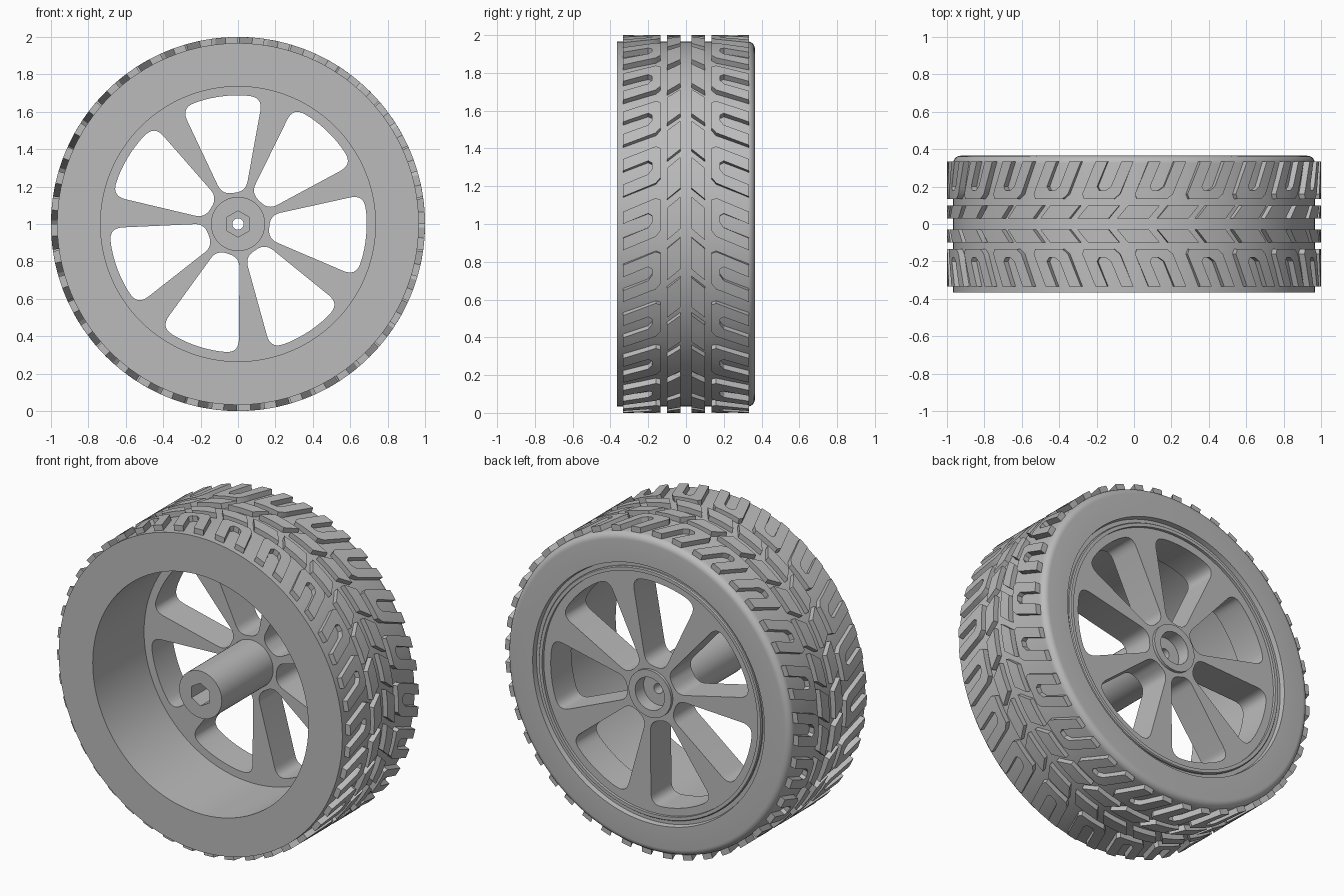
import bpy, bmesh
from math import sin, cos, pi, radians
from mathutils import Vector, Matrix

if "Cube" in bpy.data.objects:
    bpy.data.objects.remove(bpy.data.objects["Cube"])

AXLE_Z = 1.0
grey = bpy.data.materials.new("plain_grey")
grey.use_nodes = True
GREY = (0.5, 0.5, 0.5, 1)
grey.diffuse_color = GREY
grey.node_tree.nodes["Principled BSDF"].inputs["Base Color"].default_value = GREY


def around(r, a, y):
    """Point at radius r and angle a about the axle."""
    return Vector((r * cos(a), y, AXLE_Z + r * sin(a)))


def finish(obj, angle=30):
    obj.data.materials.clear()
    obj.data.materials.append(grey)
    bpy.ops.object.select_all(action='DESELECT')
    obj.select_set(True)
    bpy.context.view_layer.objects.active = obj
    bpy.ops.object.shade_smooth_by_angle(angle=radians(angle))
    return obj


def mesh_object(name, bm):
    bmesh.ops.recalc_face_normals(bm, faces=bm.faces[:])
    mesh = bpy.data.meshes.new(name)
    bm.to_mesh(mesh)
    bm.free()
    obj = bpy.data.objects.new(name, mesh)
    bpy.context.collection.objects.link(obj)
    return obj


def lathe(name, profile, steps):
    """Spin a closed (radius, y) profile around the axle."""
    bm = bmesh.new()
    rings = [[bm.verts.new(around(r, 2 * pi * i / steps, y)) for r, y in profile]
             for i in range(steps)]
    n = len(profile)
    for i in range(steps):
        a, b = rings[i], rings[(i + 1) % steps]
        for j in range(n):
            k = (j + 1) % n
            bm.faces.new((a[j], a[k], b[k], b[j]))
    return mesh_object(name, bm)


# Tyre carcass: square front edge, rounded back edge
R_BODY, HALF, ROUND = 0.967, 0.365, 0.04
shoulder = [(R_BODY - ROUND + ROUND * cos(t), HALF - ROUND + ROUND * sin(t))
            for t in [pi / 2 * i / 6 for i in range(7)]]
finish(lathe("tyre", [(0.75, -HALF), (R_BODY, -HALF)] + shoulder
             + [(0.79, HALF), (0.785, 0.335), (0.75, 0.335)], 128))

# Rim barrel with a raised lip at the back
finish(lathe("rim_barrel", [(0.735, -HALF), (0.76, -HALF), (0.76, 0.345),
                            (0.755, 0.352), (0.735, 0.352)], 128))

# Hub tube with a counterbore at the back and a hexagonal pocket in front
hub = lathe("hub", [(0.03, -HALF), (0.145, -HALF), (0.145, 0.352),
                    (0.1, 0.352), (0.1, 0.27), (0.03, 0.27)], 48)
bm = bmesh.new()
bmesh.ops.create_cone(bm, cap_ends=True, segments=6, radius1=0.07, radius2=0.07, depth=0.4,
                      matrix=Matrix.Translation((0, -0.4, AXLE_Z)) @ Matrix.Rotation(pi / 2, 4, 'X'))
cutter = mesh_object("hex_cutter", bm)
cutter.hide_render = True
cut = hub.modifiers.new("hex_pocket", 'BOOLEAN')
cut.object, cut.operation, cut.solver = cutter, 'DIFFERENCE', 'EXACT'
bpy.context.view_layer.objects.active = hub
bpy.ops.object.modifier_apply(modifier=cut.name)
bpy.data.objects.remove(cutter)
finish(hub)


# Spoke plate: filled disc with seven rounded windows
def circle(r, n):
    return [Vector((r * cos(2 * pi * i / n), r * sin(2 * pi * i / n))) for i in range(n)]


def rounded(corners, steps=8):
    """Round each (point, cut length) corner of a closed outline."""
    out = []
    for i, (p, d) in enumerate(corners):
        if d == 0:
            out.append(p)
            continue
        a = p + (corners[i - 1][0] - p).normalized() * d
        b = p + (corners[(i + 1) % len(corners)][0] - p).normalized() * d
        for s in range(steps + 1):
            t = s / steps
            out.append(a * (1 - t) ** 2 + p * 2 * t * (1 - t) + b * t * t)
    return out


R_WIN = 0.688
arc = [(Vector((R_WIN * cos(a), R_WIN * sin(a))), 0)
       for a in [radians(-10 + 2.5 * i) for i in range(9)]]
corner = Vector((0.655, 0.22))
window = rounded([(Vector((0.168, -0.064)), 0.055), (Vector((corner.x, -corner.y)), 0.075)]
                 + arc + [(corner, 0.075), (Vector((0.168, 0.064)), 0.055)])

curve = bpy.data.curves.new("spoke_plate", 'CURVE')
curve.dimensions, curve.fill_mode = '2D', 'BOTH'
curve.extrude = 0.1
SPOKES = 7
loops = [circle(0.745, 128), circle(0.13, 48)]
for i in range(SPOKES):
    turn = Matrix.Rotation(radians(97.5) + 2 * pi * i / SPOKES, 2)
    loops.append([turn @ p for p in window])
for loop in loops:
    spline = curve.splines.new('POLY')
    spline.points.add(len(loop) - 1)
    for point, p in zip(spline.points, loop):
        point.co = (p.x, p.y, 0, 1)
    spline.use_cyclic_u = True
plate = bpy.data.objects.new("spoke_plate", curve)
bpy.context.collection.objects.link(plate)
plate.location = (0, 0.235, AXLE_Z)
plate.rotation_euler = (pi / 2, 0, 0)
bpy.ops.object.select_all(action='DESELECT')
plate.select_set(True)
bpy.context.view_layer.objects.active = plate
bpy.ops.object.convert(target='MESH')
finish(bpy.context.view_layer.objects.active)


# Tread blocks: small curved slabs slanted away from the centre line
def slab(bm, columns, cells, side, start, slant):
    """columns: (arc position, [distances from centre line]); cells: (column, row) quads."""
    def vert(c, r, radius):
        s, rows = columns[c]
        return bm.verts.new(around(radius, start + s - slant * rows[r], side * rows[r]))
    used = {(c + i, r + j) for c, r in cells for i in (0, 1) for j in (0, 1)}
    low = {k: vert(*k, 0.955) for k in used}
    top = {k: vert(*k, 1.0) for k in used}
    edges = set()
    for c, r in cells:
        quad = [(c, r), (c + 1, r), (c + 1, r + 1), (c, r + 1)]
        bm.faces.new([top[k] for k in quad])
        bm.faces.new([low[k] for k in reversed(quad)])
        edges.update(zip(quad, quad[1:] + quad[:1]))
    for a, b in edges:
        if (b, a) not in edges:
            bm.faces.new((low[a], low[b], top[b], top[a]))


OUT = 0.333
fork = [(0, [0.16, 0.2, OUT]), (0.02, [0.135, 0.2, OUT]), (0.065, [0.135, 0.2, OUT]),
        (0.085, [0.135, 0.18, OUT]), (0.12, [0.135, 0.18, OUT]), (0.14, [0.135, 0.2, OUT]),
        (0.185, [0.135, 0.2, OUT]), (0.205, [0.16, 0.2, OUT])]
fork_cells = [(c, 0) for c in range(7)] + [(c, 1) for c in (0, 1, 5, 6)]
bar = [(s, [0.03, 0.1]) for s in (0, 0.085, 0.17)]
bar_cells = [(0, 0), (1, 0)]

for side, label in ((-1, "front"), (1, "back")):
    for kind, shape, cells, count, slant in (("outer", fork, fork_cells, 22, 0.42),
                                             ("inner", bar, bar_cells, 29, 0.85)):
        bm = bmesh.new()
        for i in range(count):
            slab(bm, shape, cells, side, 2 * pi * i / count, slant)
        finish(mesh_object(f"{label}_{kind}_tread", bm))
